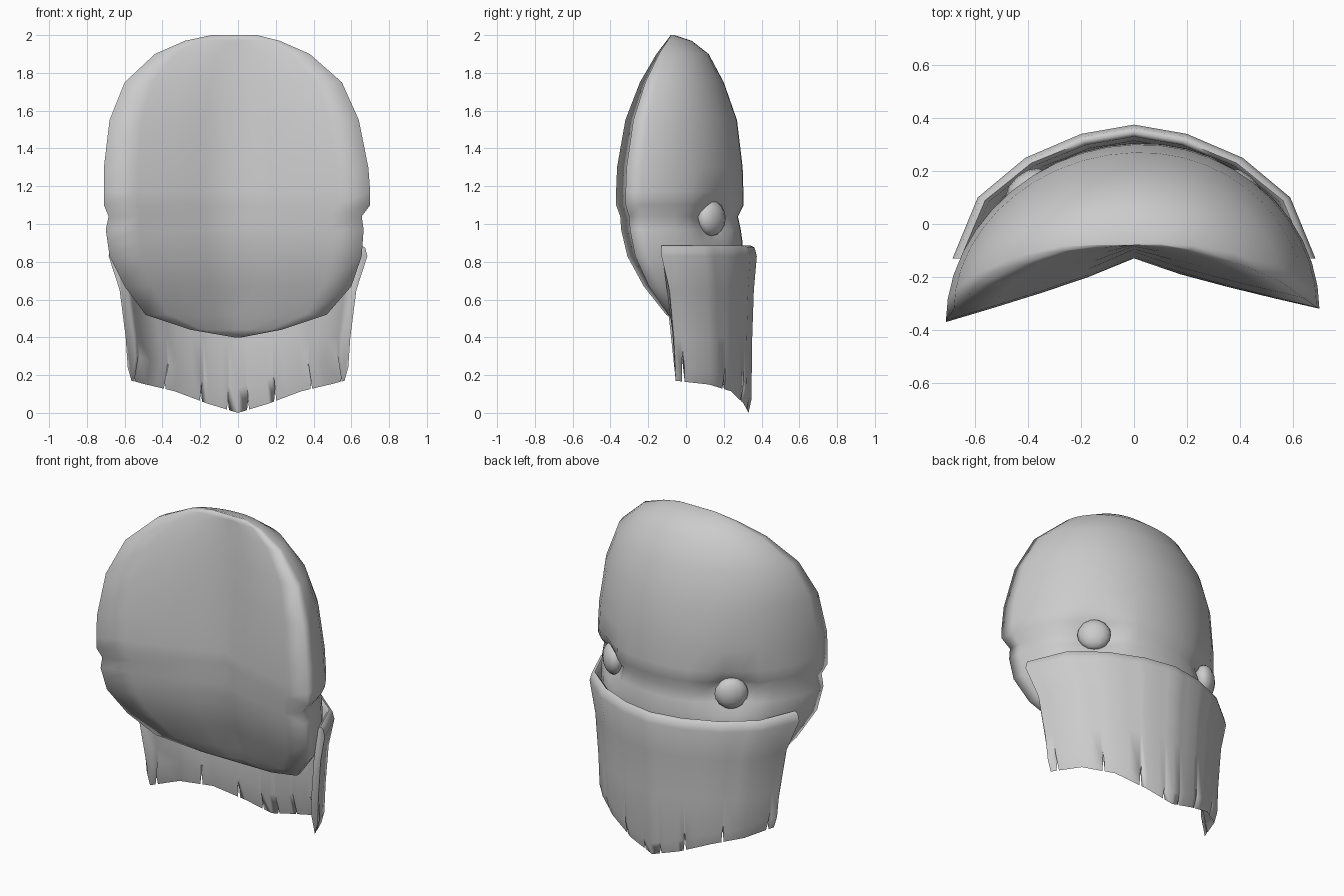
import bpy, bmesh, math
from mathutils import Vector, Euler

cube = bpy.data.objects.get("Cube")
if cube:
    bpy.data.objects.remove(cube)

grey = bpy.data.materials.new("plain_grey")
grey.use_nodes = True
colour = (0.6, 0.6, 0.6, 1)
grey.diffuse_color = colour
grey.node_tree.nodes["Principled BSDF"].inputs["Base Color"].default_value = colour


def finish(name, bm, angle):
    bmesh.ops.remove_doubles(bm, verts=bm.verts, dist=0.0005)
    bmesh.ops.recalc_face_normals(bm, faces=bm.faces)
    mesh = bpy.data.meshes.new(name)
    bm.to_mesh(mesh)
    bm.free()
    mesh.materials.append(grey)
    obj = bpy.data.objects.new(name, mesh)
    bpy.context.collection.objects.link(obj)
    bpy.ops.object.select_all(action='DESELECT')
    obj.select_set(True)
    bpy.context.view_layer.objects.active = obj
    bpy.ops.object.shade_smooth_by_angle(angle=math.radians(angle))


def loft(name, rings, angle):
    """Bridge closed rings of points and cap both ends."""
    bm = bmesh.new()
    loops = [[bm.verts.new(p) for p in ring] for ring in rings]
    n = len(loops[0])
    for a, b in zip(loops, loops[1:]):
        for i in range(n):
            j = (i + 1) % n
            bm.faces.new((a[i], a[j], b[j], b[i]))
    bm.faces.new(loops[0])
    bm.faces.new(loops[-1])
    finish(name, bm, angle)


def interp(table, t):
    """Piecewise linear lookup in rows that start with the key."""
    for a, b in zip(table, table[1:]):
        if t <= b[0]:
            k = (t - a[0]) / (b[0] - a[0])
            return [p + (q - p) * k for p, q in zip(a[1:], b[1:])]
    return list(table[-1][1:])


eye_spots = [Vector((s * 0.405, 0.135, 1.03)) for s in (-1, 1)]

# Head shell: crescent sections as height, widths, tip depth, front depth, back depth
sections = [
    (2.0, .14, .10, -.08, -.08, -.06),
    (1.97, .28, .22, -.10, -.08, .03),
    (1.9, .44, .38, -.15, -.085, .12),
    (1.75, .60, .55, -.23, -.095, .20),
    (1.55, .68, .64, -.30, -.105, .27),
    (1.3, .71, .69, -.34, -.12, .30),
    (1.17, .71, .70, -.345, -.127, .304),
    (1.1, .71, .70, -.345, -.13, .305),
    (1.04, .685, .655, -.325, -.12, .275),
    (.97, .70, .665, -.32, -.125, .29),
    (.9, .69, .66, -.305, -.11, .30),
    (.83, .68, .655, -.29, -.10, .30),
    (.67, .60, .60, -.21, -.05, .28),
    (.52, .49, .47, -.10, .02, .24),
    (.44, .25, .23, .00, .045, .17),
    (.4, .02, .02, .07, .07, .08),
]


def crescent(z, left, right, tip, front, back):
    ring = []
    skew = 0.025 * (left + right) / 1.4 * min(1, abs(tip) * 3)
    count = 22
    for i in range(count + 1):
        a = math.pi * (i / count - 0.5)
        u = math.sin(a)
        bulge = max(0, math.cos(a)) ** 1.04
        p = Vector((u * (left if u < 0 else right),
                    tip + (back - tip) * bulge + skew * u, z))
        # Sockets around the eyes
        for e in eye_spots:
            d = (p - e).length
            if d < 0.17:
                p -= Vector((e.x, 0.3, 0)).normalized() * 0.09 * (1 - d / 0.17)
        ring.append(p)
    for u in (.75, .5, .25, 0, -.25, -.5, -.75):
        ring.append(Vector((u * (left if u < 0 else right),
                            front + (tip - front) * abs(u) ** 0.85 + skew * u, z)))
    return ring


loft("head_shell", [crescent(*s) for s in sections], 180)

# Eyes: flattened balls turned outwards
for e, side in zip(eye_spots, ("right", "left")):
    bm = bmesh.new()
    bmesh.ops.create_uvsphere(bm, u_segments=12, v_segments=8, radius=0.095)
    turn = Euler((0, 0, -0.72 if e.x > 0 else 0.72)).to_matrix()
    for v in bm.verts:
        v.co = turn @ Vector((v.co.x, v.co.y * 0.6, v.co.z * 0.98)) + e
    finish(side + "_eye", bm, 60)

# Neck scarf: plan path as position along the half, x, y
path = [(0, 0, .375), (.26, .2, .34), (.52, .41, .25), (.78, .59, .10), (1, .685, -.13)]
# Height against inward taper
taper = [(0, 1), (.17, 1), (.4, .85), (.65, .55), (.83, 0), (.9, 0)]
# Hem height along the half, and notches as position and height
hem_line = [(0, 0), (.26, .05), (.52, .115), (.78, .15), (1, .17)]
slits = [(.085, .05), (.31, .1), (.61, .1), (.95, .15)]


def scarf_point(t, z, inset):
    x, y = interp(path, abs(t))
    k = interp(taper, z)[0]
    x *= 1 - 0.155 * k
    y += (y * 0.79 + 0.05 - y) * k
    flat = Vector((x, y + 0.12))
    flat -= flat.normalized() * inset
    return Vector((math.copysign(flat.x, t), flat.y - 0.12, z))


def scarf_ring(t, lift):
    base = interp(hem_line, abs(t))[0]
    hem = base + lift
    ring = [scarf_point(t, z, 0) for z in (max(hem + 0.02, base + 0.07), .4, .65, .83)]
    ring += [scarf_point(t, .875, .012), scarf_point(t, .885, .03), scarf_point(t, .87, .045)]
    ring += [scarf_point(t, z, .045) for z in (.65, .4, max(hem + 0.03, base + 0.13))]
    ring.append(scarf_point(t, hem, .015))
    return ring


# Columns along the scarf, with narrow notches in the hem
columns = {p[0]: 0 for p in path}
columns.update({.14: 0, .4: 0, .69: 0})
for pos, height in slits:
    columns.update({pos - .009: 0, pos: height, pos + .009: 0})
half = sorted(columns.items())
full = [(-t, h) for t, h in reversed(half) if t > 0] + half
loft("neck_scarf", [scarf_ring(t, h) for t, h in full], 75)
